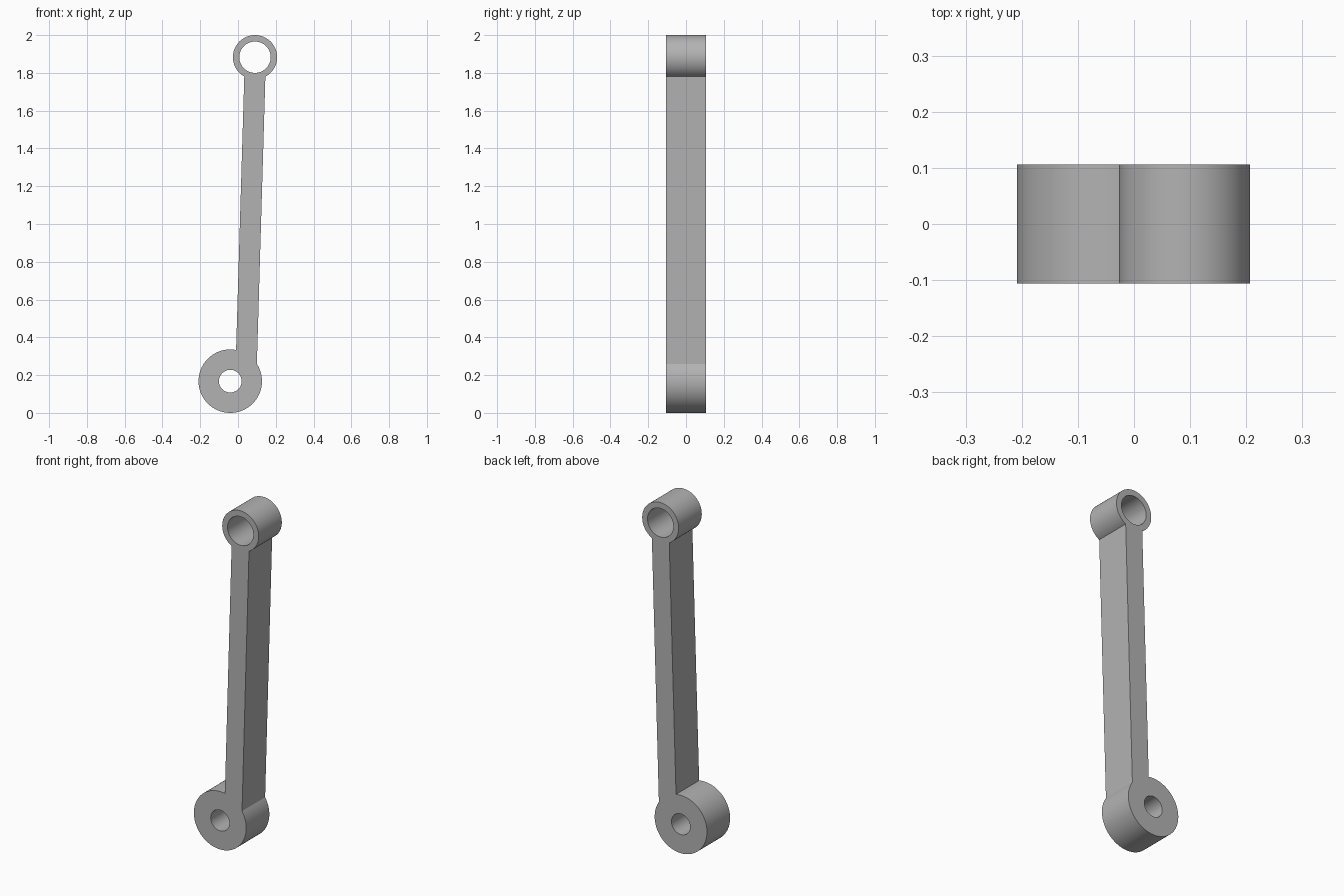
import bpy
import bmesh
from math import cos, sin, radians, pi

if "Cube" in bpy.data.objects:
    bpy.data.objects.remove(bpy.data.objects["Cube"], do_unlink=True)

HALF_DEPTH = 0.106
BIG_EYE = (-0.041, 0.168)
SMALL_EYE = (0.09, 1.883)


def arc(centre, radius, start, end, steps):
    """Points along an arc, angles in degrees."""
    angles = [radians(start + (end - start) * i / steps) for i in range(steps + 1)]
    return [(centre[0] + radius * cos(a), centre[1] + radius * sin(a)) for a in angles]


def add_loop(curve, points):
    """Closed straight-sided outline; inner loops become holes."""
    spline = curve.splines.new("POLY")
    spline.points.add(len(points) - 1)
    for p, (x, y) in zip(spline.points, points):
        p.co = (x, y, 0, 1)
    spline.use_cyclic_u = True


# Flat profile: both eyes joined by the leaning shank, with two bores
profile = bpy.data.curves.new("link_profile", "CURVE")
profile.dimensions = "2D"
profile.fill_mode = "BOTH"
profile.extrude = HALF_DEPTH
add_loop(profile, arc(BIG_EYE, 0.168, 79.4, 393, 80) + arc(SMALL_EYE, 0.117, -62, 241, 72))
add_loop(profile, arc(BIG_EYE, 0.06, 0, 354, 59))
add_loop(profile, arc(SMALL_EYE, 0.083, 0, 355, 71))

# Solid link made from the profile
helper = bpy.data.objects.new("profile_helper", profile)
bpy.context.collection.objects.link(helper)
bpy.context.view_layer.update()
evaluated = helper.evaluated_get(bpy.context.evaluated_depsgraph_get())
mesh = bpy.data.meshes.new_from_object(evaluated)
bpy.data.objects.remove(helper, do_unlink=True)

bm = bmesh.new()
bm.from_mesh(mesh)
bmesh.ops.remove_doubles(bm, verts=bm.verts, dist=0.0001)
bmesh.ops.recalc_face_normals(bm, faces=bm.faces)
bm.to_mesh(mesh)
bm.free()

link = bpy.data.objects.new("connecting_link", mesh)
link.rotation_euler.x = pi / 2
bpy.context.collection.objects.link(link)

# Plain grey metal
grey = bpy.data.materials.new("mid_grey")
grey.use_nodes = True
colour = (0.45, 0.45, 0.45, 1)
grey.diffuse_color = colour
grey.node_tree.nodes["Principled BSDF"].inputs["Base Color"].default_value = colour
mesh.materials.clear()
mesh.materials.append(grey)

# Smooth round walls, crisp rims
bpy.ops.object.select_all(action="DESELECT")
link.select_set(True)
bpy.context.view_layer.objects.active = link
bpy.ops.object.shade_smooth_by_angle(angle=radians(25))
